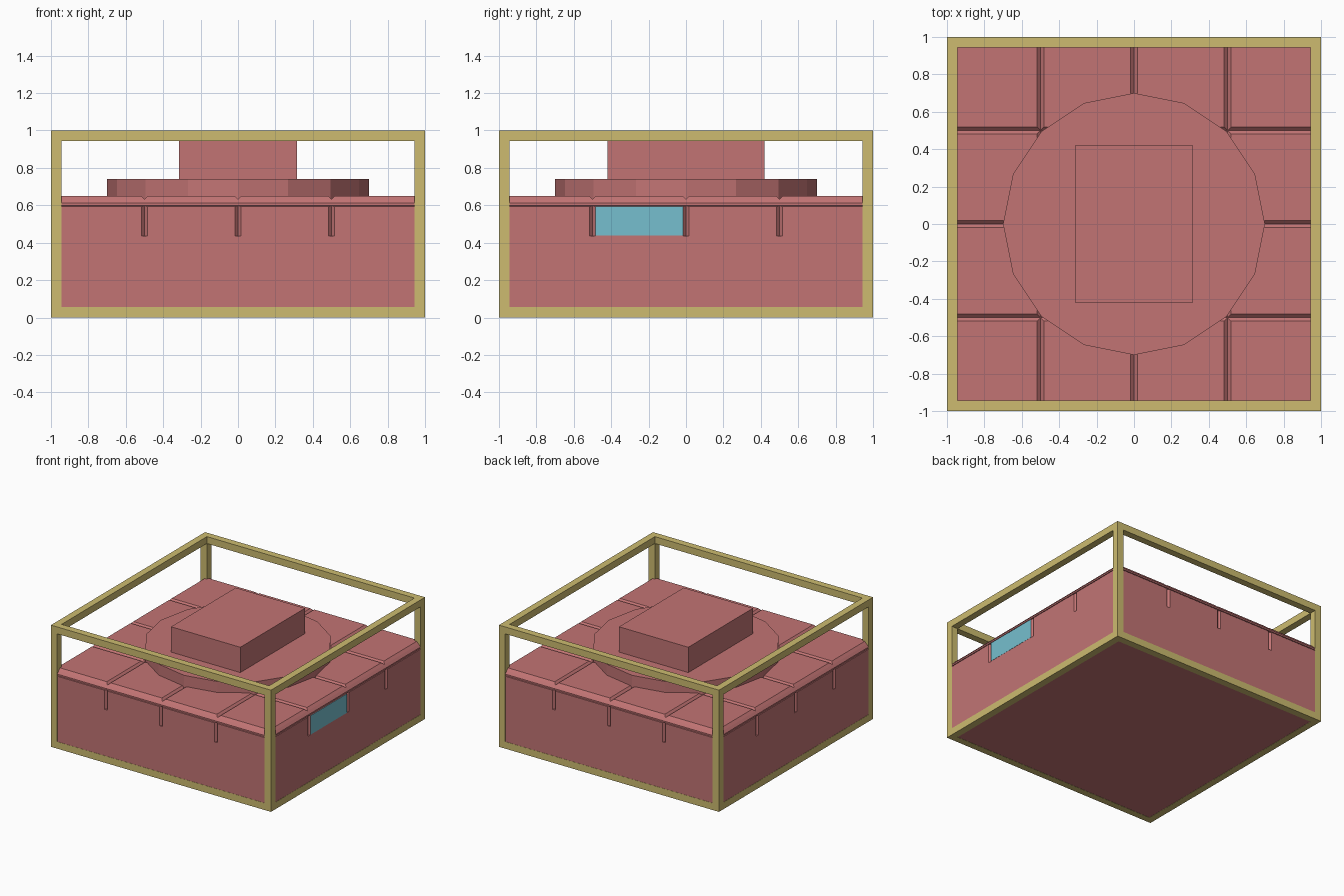
import bpy, bmesh, math
from mathutils import Matrix, Vector

if "Cube" in bpy.data.objects:
    bpy.data.objects.remove(bpy.data.objects["Cube"])


def material(name, rgb):
    m = bpy.data.materials.new(name)
    m.diffuse_color = (*rgb, 1)
    m.use_nodes = True
    m.node_tree.nodes["Principled BSDF"].inputs["Base Color"].default_value = m.diffuse_color
    return m


RED = material("dusty red", (0.54, 0.175, 0.175))
OCHRE = material("ochre", (0.61, 0.50, 0.16))
BLUE = material("window blue", (0.18, 0.52, 0.62))


def finish(bm, name, mat):
    bmesh.ops.recalc_face_normals(bm, faces=bm.faces[:])
    mesh = bpy.data.meshes.new(name)
    bm.to_mesh(mesh)
    bm.free()
    mesh.materials.append(mat)
    ob = bpy.data.objects.new(name, mesh)
    bpy.context.collection.objects.link(ob)
    return ob


def add_box(bm, lo, hi):
    lo, hi = Vector(lo), Vector(hi)
    mat = Matrix.Translation((lo + hi) / 2) @ Matrix.Diagonal((*(hi - lo), 1))
    bmesh.ops.create_cube(bm, size=1, matrix=mat)


def loft(bm, rects, mat=Matrix()):
    """Closed stack of rectangles, each (u0, u1, v0, v1, w)."""
    rings = [[bm.verts.new(mat @ Vector(p)) for p in
              ((a, c, w), (b, c, w), (b, d, w), (a, d, w))]
             for a, b, c, d, w in rects]
    bm.faces.new(rings[0][::-1])
    bm.faces.new(rings[-1])
    for r, s in zip(rings, rings[1:]):
        for i in range(4):
            j = (i + 1) % 4
            bm.faces.new((r[i], r[j], s[j], s[i]))


S = 0.9985    # body half width, just inside the frame
CORE = 0.982  # groove floor half width

# Solid body with a recessed band and a chamfered slab edge
bm = bmesh.new()
profile = [(S, 0.0015), (S, 0.437), (CORE, 0.437), (CORE, 0.60),
           (S, 0.60), (S, 0.612), (CORE, 0.632)]
loft(bm, [(-h, h, -h, h, z) for h, z in profile])
finish(bm, "body", RED)

# Raised top tiles separated by sloped grooves
bm = bmesh.new()
GRID = [-CORE, -0.5, 0, 0.5, CORE]
for x0, x1 in zip(GRID, GRID[1:]):
    for y0, y1 in zip(GRID, GRID[1:]):
        loft(bm, [(x0, x1, y0, y1, 0.632),
                  (x0 + 0.018, x1 - 0.018, y0 + 0.018, y1 - 0.018, 0.65)])
finish(bm, "top_tiles", RED)

# Four bevelled panels on every side; one is a window on the right
wall = bmesh.new()
window = bmesh.new()
for side in range(4):
    # local u runs along the side, v is up, w points outward
    turn = Matrix.Rotation(side * math.pi / 2, 4, 'Z') @ Matrix.Rotation(math.pi / 2, 4, 'X')
    for i, (u0, u1) in enumerate(zip(GRID, GRID[1:])):
        t0 = -S if i == 0 else u0 + 0.015
        t1 = S if i == 3 else u1 - 0.015
        loft(wall, [(u0, u1, 0.437, 0.597, CORE), (t0, t1, 0.437, 0.594, S)], turn)
        if side == 1 and i == 1:
            loft(window, [(t0, t1, 0.438, 0.594, S - 0.003),
                          (t0, t1, 0.438, 0.594, S + 0.0015)], turn)
finish(wall, "side_panels", RED)
finish(window, "window_panel", BLUE)

# Sixteen-sided turntable disc
bm = bmesh.new()
bmesh.ops.create_cone(bm, cap_ends=True, segments=16, radius1=0.7, radius2=0.7,
                      depth=0.105, matrix=Matrix.Translation((0, 0, 0.6875)))
finish(bm, "round_plinth", RED)

# Upper block
bm = bmesh.new()
add_box(bm, (-0.315, -0.42, 0.735), (0.315, 0.42, 0.948))
finish(bm, "upper_block", RED)

# Open box frame around everything
bm = bmesh.new()
T = 0.057
I = 1 - T
for a in (-1, I):
    for z in (0, 1 - T):
        add_box(bm, (-1, a, z), (1, a + T, z + T))
        add_box(bm, (a, -I, z), (a + T, I, z + T))
    for b in (-1, I):
        add_box(bm, (a, b, T), (a + T, b + T, 1 - T))
finish(bm, "frame", OCHRE)
